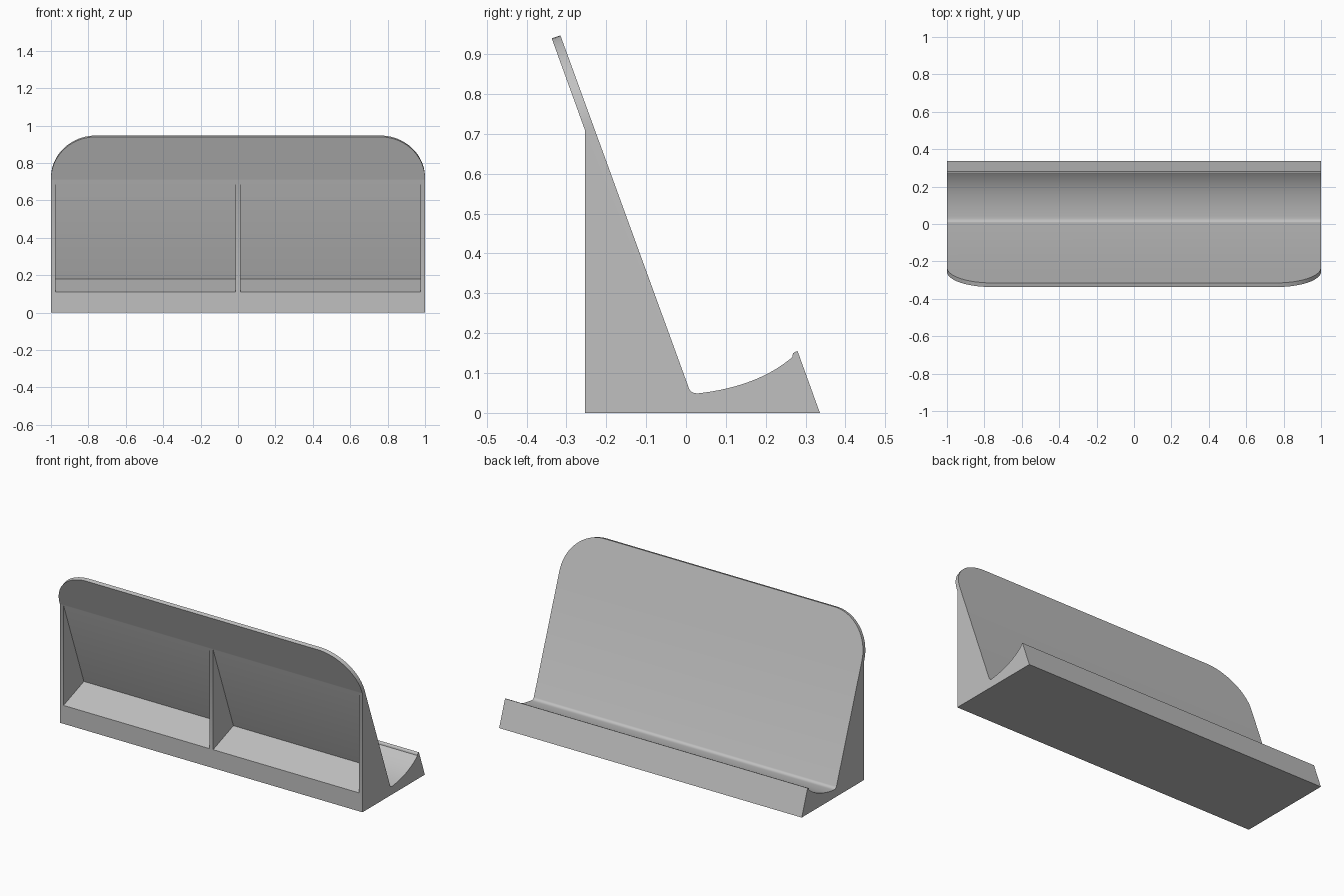
import bpy
import bmesh
from math import radians
from mathutils import Vector

old = bpy.data.objects.get("Cube")
if old:
    bpy.data.objects.remove(old, do_unlink=True)

grey = bpy.data.materials.new("plain grey")
grey.use_nodes = True
colour = (0.53, 0.53, 0.53, 1)
grey.diffuse_color = colour
grey.node_tree.nodes["Principled BSDF"].inputs["Base Color"].default_value = colour


def curve(a, b, c, steps):
    """Quadratic curve through a and c, pulled towards b."""
    a, b, c = Vector(a), Vector(b), Vector(c)
    ts = [i / steps for i in range(steps + 1)]
    return [tuple(a * (1 - t) ** 2 + b * 2 * t * (1 - t) + c * t * t) for t in ts]


def prism(name, profile, x0, x1):
    """Extrude a (y, z) side profile from x0 to x1."""
    bm = bmesh.new()
    face = bm.faces.new([bm.verts.new((x0, y, z)) for y, z in profile])
    ext = bmesh.ops.extrude_face_region(bm, geom=[face])
    moved = [v for v in ext["geom"] if isinstance(v, bmesh.types.BMVert)]
    bmesh.ops.translate(bm, verts=moved, vec=(x1 - x0, 0, 0))
    bmesh.ops.recalc_face_normals(bm, faces=bm.faces)
    mesh = bpy.data.meshes.new(name)
    bm.to_mesh(mesh)
    bm.free()
    mesh.materials.append(grey)
    obj = bpy.data.objects.new(name, mesh)
    bpy.context.collection.objects.link(obj)
    return obj


# Side profile: base, front lip, curved trough and leaning back panel
foot_fillet = curve((0.008, 0.06), (0.013, 0.049), (0.03, 0.049), 8)
trough = curve((0.03, 0.049), (0.18, 0.066), (0.267, 0.14), 24)
lip = curve((0.268, 0.148), (0.269, 0.152), (0.28, 0.155), 4)
profile = [(-0.253, 0), (-0.253, 0.708), (-0.337, 0.94), (-0.315, 0.947)]
profile += foot_fillet + trough[1:] + lip + [(0.336, 0)]
stand = prism("stand_body", profile, -1, 1)

# Round the two upper corners of the back panel
bm = bmesh.new()
bm.from_mesh(stand.data)
corners = [e for e in bm.edges
           if all(v.co.z > 0.93 for v in e.verts)
           and abs(e.verts[0].co.x - e.verts[1].co.x) < 0.01]
bmesh.ops.bevel(bm, geom=corners, offset=0.24, segments=20, profile=0.5,
                affect='EDGES', clamp_overlap=False)
bm.to_mesh(stand.data)
bm.free()

# Hollow two bays behind the panel, leaving three upright ribs
bay = [(-0.253, 0.708), (-0.061, 0.18), (-0.253, 0.11), (-0.3, 0.093), (-0.3, 0.7)]
cutters = []
for side, x0, x1 in (("right", -0.976, -0.0125), ("left", 0.0125, 0.976)):
    cutter = prism(side + "_bay_cutter", bay, x0, x1)
    cutter.hide_render = True
    cutters.append(cutter)
    mod = stand.modifiers.new(side + "_bay", 'BOOLEAN')
    mod.operation = 'DIFFERENCE'
    mod.solver = 'EXACT'
    mod.object = cutter

# Bake the cuts, then drop the cutters
bpy.context.view_layer.update()
cut_mesh = bpy.data.meshes.new_from_object(
    stand.evaluated_get(bpy.context.evaluated_depsgraph_get()))
stand.modifiers.clear()
stand.data = cut_mesh
for cutter in cutters:
    bpy.data.objects.remove(cutter, do_unlink=True)

# Smooth the curves while keeping hard edges crisp
bpy.ops.object.select_all(action='DESELECT')
stand.select_set(True)
bpy.context.view_layer.objects.active = stand
bpy.ops.object.shade_smooth_by_angle(angle=radians(25))
